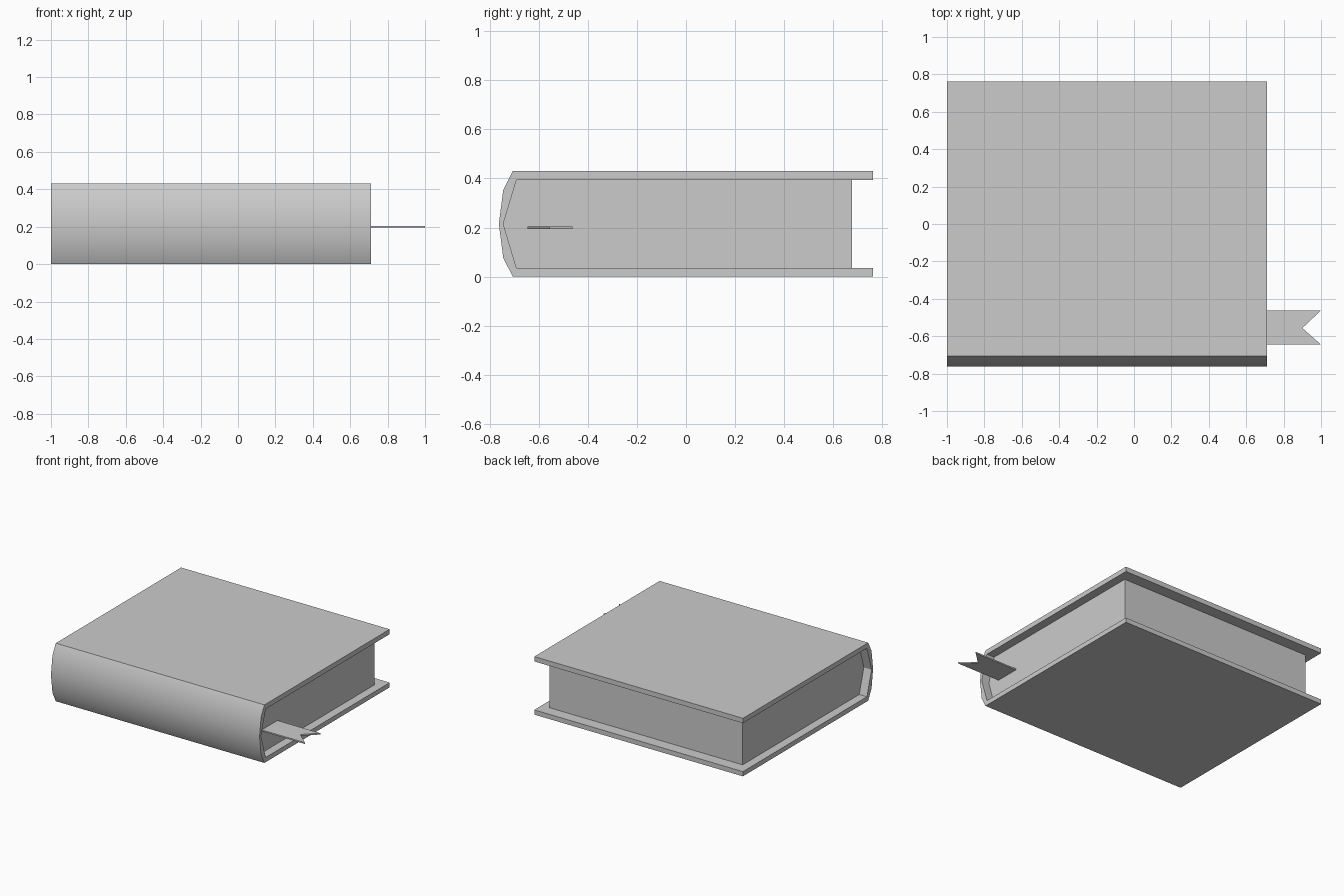
import bpy, bmesh
from mathutils import Vector

if "Cube" in bpy.data.objects:
    bpy.data.objects.remove(bpy.data.objects["Cube"])


def extrude(name, points, offset, smooth=False):
    """Solid made from a closed outline pushed along an offset."""
    bm = bmesh.new()
    face = bm.faces.new([bm.verts.new(p) for p in points])
    new = bmesh.ops.extrude_face_region(bm, geom=[face])["geom"]
    verts = [v for v in new if isinstance(v, bmesh.types.BMVert)]
    bmesh.ops.translate(bm, verts=verts, vec=Vector(offset))
    bmesh.ops.recalc_face_normals(bm, faces=bm.faces)
    mesh = bpy.data.meshes.new(name)
    bm.to_mesh(mesh)
    bm.free()
    obj = bpy.data.objects.new(name, mesh)
    bpy.context.collection.objects.link(obj)
    if smooth:
        bpy.ops.object.select_all(action='DESELECT')
        obj.select_set(True)
        bpy.context.view_layer.objects.active = obj
        bpy.ops.object.shade_smooth_by_angle(angle=0.52)
    return obj


X0, X1, H = -1.0, 0.71, 0.43

# Wraparound cover: outer rounded spine, inner angled hollow (y, z)
outer = [(0.762, 0), (-0.705, 0), (-0.744, 0.076), (-0.762, H / 2),
         (-0.744, H - 0.076), (-0.705, H), (0.762, H)]
hollow = [(-0.69, 0.394), (-0.744, H / 2), (-0.69, 0.035)]
profile = outer + [(0.762, 0.394)] + hollow + [(0.762, 0.035)]
extrude("cover", [(X0, y, z) for y, z in profile], (X1 - X0, 0, 0), True)

# Page block, inset from the cover and fitted into the spine hollow
inset = 0.063
pages = [(0.675, 0.394)] + hollow + [(0.675, 0.035)]
extrude("pages", [(X0 + inset, y, z) for y, z in pages],
        (X1 - X0 - 2 * inset, 0, 0))

# Ribbon bookmark with a swallowtail end
ribbon = [(0.6, -0.645), (1.0, -0.645), (0.9, -0.556), (1.0, -0.462), (0.6, -0.462)]
extrude("bookmark", [(x, y, 0.195) for x, y in ribbon], (0, 0, 0.01))
